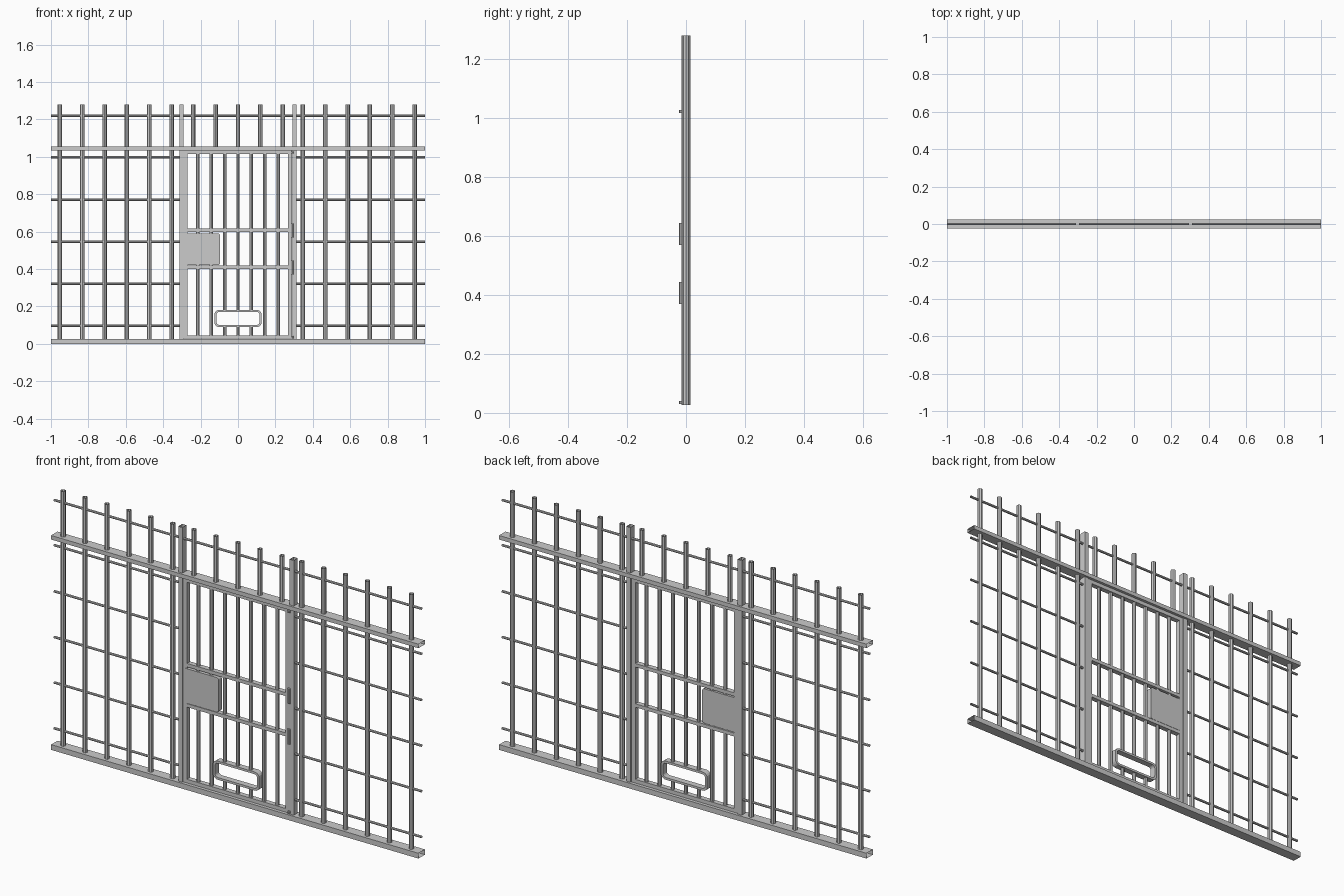
import bpy, bmesh, math
from mathutils import Vector

if "Cube" in bpy.data.objects:
    bpy.data.objects.remove(bpy.data.objects["Cube"])


def finish(name, bm):
    bmesh.ops.recalc_face_normals(bm, faces=bm.faces[:])
    me = bpy.data.meshes.new(name)
    bm.to_mesh(me)
    bm.free()
    ob = bpy.data.objects.new(name, me)
    bpy.context.collection.objects.link(ob)
    return ob


def box(name, x0, x1, y0, y1, z0, z1, open_axis=None):
    """Box from its limits; open_axis leaves both ends of that axis uncapped."""
    bm = bmesh.new()
    bmesh.ops.create_cube(bm, size=1)
    for v in bm.verts:
        v.co = Vector((x1 if v.co.x > 0 else x0, y1 if v.co.y > 0 else y0,
                       z1 if v.co.z > 0 else z0))
    if open_axis is not None:
        bm.normal_update()
        ends = [f for f in bm.faces if abs(f.normal[open_axis]) > 0.9]
        bmesh.ops.delete(bm, geom=ends, context='FACES_ONLY')
    return finish(name, bm)


def rod(name, a, b, r, caps=False, sides=8):
    """Octagonal tube between two points."""
    a, b = Vector(a), Vector(b)
    bm = bmesh.new()
    bmesh.ops.create_cone(bm, cap_ends=caps, segments=sides, depth=(b - a).length,
                          radius1=r / math.cos(math.pi / sides),
                          radius2=r / math.cos(math.pi / sides))
    bm.transform((b - a).to_track_quat('Z', 'Y').to_matrix().to_4x4())
    for v in bm.verts:
        v.co += (a + b) / 2
    return finish(name, bm)


def rounded(x0, x1, z0, z1, r, n=4):
    """Rounded rectangle outline in the xz plane."""
    pts = []
    for i, (cx, cz) in enumerate([(x1 - r, z1 - r), (x0 + r, z1 - r),
                                  (x0 + r, z0 + r), (x1 - r, z0 + r)]):
        for k in range(n + 1):
            t = math.pi / 2 * (i + k / n)
            pts.append((cx + r * math.cos(t), cz + r * math.sin(t)))
    return pts


def slot_ring(name, outer, inner, y0, y1):
    bm = bmesh.new()
    loops = [[bm.verts.new((x, y, z)) for x, z in pts]
             for pts, y in ((outer, y0), (outer, y1), (inner, y1), (inner, y0))]
    n = len(outer)
    for i in range(4):
        p, q = loops[i], loops[(i + 1) % 4]
        for k in range(n):
            m = (k + 1) % n
            bm.faces.new((p[k], p[m], q[m], q[k]))
    return finish(name, bm)


TOP = 1.28
JAMB = 0.303

# Floor and lintel rails
box("bottom_rail", -1, 1, -0.025, 0.025, 0, 0.026, 0)
box("lintel_rail", -1, 1, -0.025, 0.025, 1.035, 1.055, 0)

# Door jambs
for s, side in ((-1, "left"), (1, "right")):
    box(side + "_jamb", s * JAMB - 0.011, s * JAMB + 0.011, -0.015, 0.015, 0.026, TOP, 2)

# Upright wall bars
for i in range(6):
    for x in (-0.952 + 0.1194 * i, 0.347 + 0.1194 * i):
        rod("wall_bar", (x, 0, 0.026), (x, 0, TOP), 0.011)
for i in range(5):
    x = -0.24 + 0.12 * i
    rod("over_door_bar", (x, 0, 1.055), (x, 0, TOP), 0.011)

# Thin horizontal bars
for z in (0.097, 0.322, 0.546, 0.771, 0.998, 1.22):
    rod("left_cross_bar", (-1, 0, z), (-JAMB - 0.008, 0, z), 0.0055)
    rod("right_cross_bar", (JAMB + 0.008, 0, z), (1, 0, z), 0.0055)
rod("over_door_cross_bar", (-JAMB + 0.008, 0, 1.22), (JAMB - 0.008, 0, 1.22), 0.0055)

# Door frame and cross rails
D = 0.0125
box("door_left_stile", -0.291, -0.269, -D, D, 0.028, 1.034)
box("door_right_stile", 0.267, 0.289, -D, D, 0.028, 1.034)
for name, z0, z1 in (("door_bottom_rail", 0.028, 0.046), ("door_lower_rail", 0.401, 0.418),
                     ("door_upper_rail", 0.599, 0.616), ("door_top_rail", 1.015, 1.034)):
    box(name, -0.269, 0.267, -D, D, z0, z1)

# Door bars, interrupted by the tray slot
for i in range(-3, 4):
    x = 0.0715 * i
    if abs(x) < 0.12:
        rod("door_bar_lower", (x, 0, 0.046), (x, 0, 0.094), 0.0085)
        rod("door_bar_upper", (x, 0, 0.178), (x, 0, 1.015), 0.0085)
    else:
        rod("door_bar", (x, 0, 0.046), (x, 0, 1.015), 0.0085)

# Tray slot surround
slot_ring("tray_slot", rounded(-0.126, 0.126, 0.09, 0.182, 0.025),
          rounded(-0.115, 0.115, 0.101, 0.171, 0.016), -0.015, 0.015)

# Lock plate
bm = bmesh.new()
outline = rounded(-0.289, -0.095, 0.421, 0.591, 0.012)
face = bm.faces.new([bm.verts.new((x, -0.0145, z)) for x, z in outline])
ext = bmesh.ops.extrude_face_region(bm, geom=[face], use_keep_orig=True)
for v in ext["geom"]:
    if isinstance(v, bmesh.types.BMVert):
        v.co.y = 0.01
finish("lock_plate", bm)

# Hinges and small pivots
for z0, z1 in ((0.37, 0.445), (0.57, 0.645), (0.03, 0.041), (1.017, 1.028)):
    rod("hinge", (0.29, -0.0155, z0), (0.29, -0.0155, z1), 0.007, True)
